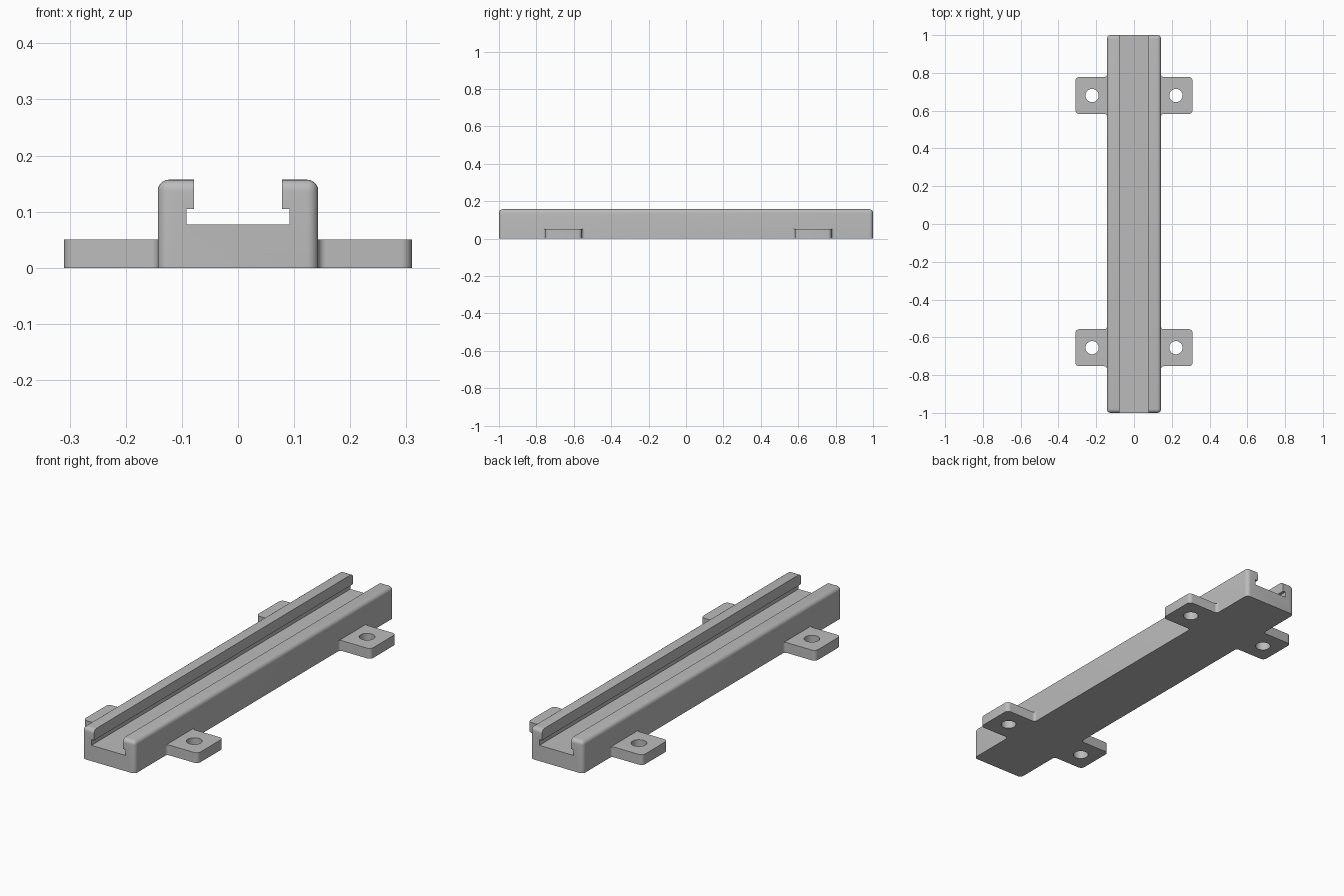
import bpy, bmesh
from math import cos, sin, pi, radians

default = bpy.data.objects.get("Cube")
if default:
    bpy.data.objects.remove(default, do_unlink=True)

GREY = (0.5, 0.5, 0.5, 1)
plastic = bpy.data.materials.new("grey plastic")
plastic.use_nodes = True
plastic.diffuse_color = GREY
plastic.node_tree.nodes["Principled BSDF"].inputs["Base Color"].default_value = GREY

HALF_W, TOP = 0.143, 0.157


def activate(obj):
    bpy.ops.object.select_all(action='DESELECT')
    obj.select_set(True)
    bpy.context.view_layer.objects.active = obj


def mesh_object(name, bm):
    bmesh.ops.recalc_face_normals(bm, faces=bm.faces)
    mesh = bpy.data.meshes.new(name)
    bm.to_mesh(mesh)
    bm.free()
    obj = bpy.data.objects.new(name, mesh)
    bpy.context.collection.objects.link(obj)
    mesh.materials.append(plastic)
    return obj


# Rail body: block rounded on every edge except around the base
bm = bmesh.new()
bmesh.ops.create_cube(bm, size=1)
for v in bm.verts:
    v.co = (v.co.x * 2 * HALF_W, v.co.y * 2, (v.co.z + 0.5) * TOP)
rounded = [e for e in bm.edges if any(v.co.z > 0.01 for v in e.verts)]
bmesh.ops.bevel(bm, geom=rounded, offset=0.02, segments=6, profile=0.5, affect='EDGES')
rail = mesh_object("rail", bm)

# T-shaped slot cut along the whole rail
bm = bmesh.new()
half = [(0.092, 0.077), (0.092, 0.105), (0.078, 0.105), (0.078, 0.25)]
outline = half + [(-x, z) for x, z in reversed(half)]
face = bm.faces.new([bm.verts.new((x, -1.1, z)) for x, z in outline])
ext = bmesh.ops.extrude_face_region(bm, geom=[face])
bmesh.ops.translate(bm, vec=(0, 2.2, 0),
                    verts=[g for g in ext["geom"] if isinstance(g, bmesh.types.BMVert)])
cutter = mesh_object("slot_cutter", bm)
cut = rail.modifiers.new("slot", 'BOOLEAN')
cut.object, cut.operation, cut.solver = cutter, 'DIFFERENCE', 'EXACT'
activate(rail)
bpy.ops.object.modifier_apply(modifier=cut.name)
bpy.data.objects.remove(cutter, do_unlink=True)
bpy.ops.object.shade_smooth_by_angle(angle=radians(30))


def arc(cx, cy, r, start, end, n=6):
    return [(cx + r * cos(start + (end - start) * i / n),
             cy + r * sin(start + (end - start) * i / n)) for i in range(n + 1)]


# Mounting ear: rounded outer corners, flared root and a screw hole
def ear(name, side, y):
    out, hw, r, f = 0.31, 0.098, 0.02, 0.014
    upper = arc(out - r, hw - r, r, 0, pi / 2) + arc(HALF_W + f, hw + f, f, -pi / 2, -pi)
    border = upper + [(x, -v) for x, v in reversed(upper)]
    hole = arc(0.222, 0, 0.035, 0, 2 * pi, 32)[:-1]
    curve = bpy.data.curves.new(name, 'CURVE')
    curve.dimensions, curve.fill_mode, curve.extrude = '2D', 'BOTH', 0.025
    for loop in (border, hole):
        spline = curve.splines.new('POLY')
        spline.points.add(len(loop) - 1)
        spline.use_cyclic_u = True
        for p, (x, v) in zip(spline.points, loop):
            p.co = (side * x, v, 0, 1)
    obj = bpy.data.objects.new(name, curve)
    bpy.context.collection.objects.link(obj)
    curve.materials.append(plastic)
    obj.location = (0, y, 0.025)
    activate(obj)
    bpy.ops.object.convert(target='MESH')
    # Weld the filled caps to the walls
    obj = bpy.context.object
    bm = bmesh.new()
    bm.from_mesh(obj.data)
    bmesh.ops.remove_doubles(bm, verts=bm.verts, dist=0.0001)
    bmesh.ops.recalc_face_normals(bm, faces=bm.faces)
    bm.to_mesh(obj.data)
    bm.free()
    bpy.ops.object.shade_smooth_by_angle(angle=radians(30))


for end, y in (("front", -0.655), ("back", 0.68)):
    for label, side in (("left", 1), ("right", -1)):
        ear(f"{end}_{label}_ear", side, y)
